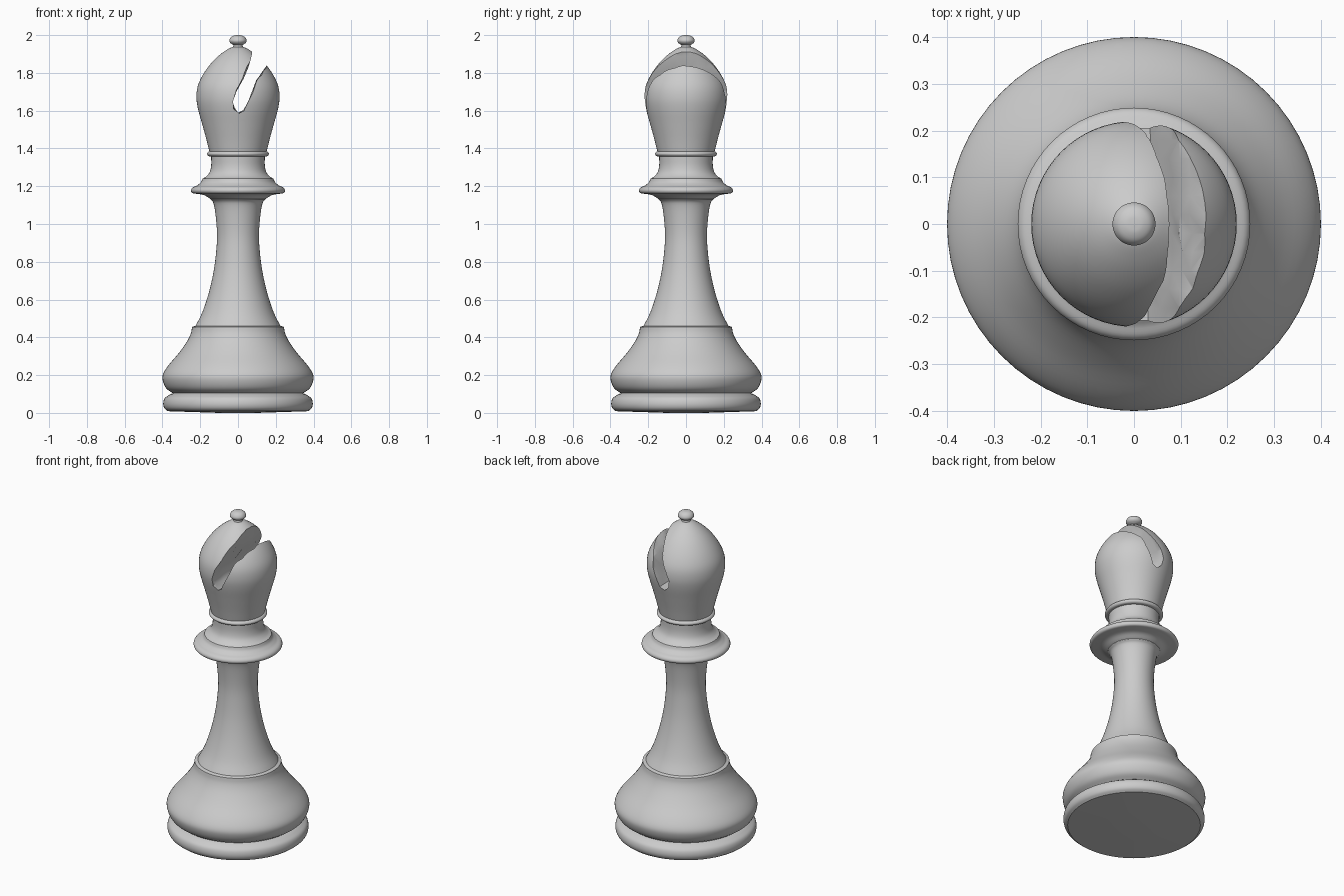
import bpy, bmesh, math, random
from mathutils import Vector

if "Cube" in bpy.data.objects:
    bpy.data.objects.remove(bpy.data.objects["Cube"])

random.seed(4)
SIDES = 64


def curve(points, steps=4):
    """Catmull-Rom curve through (radius, height) points."""
    p = [Vector(q) for q in points]
    p = [2 * p[0] - p[1]] + p + [2 * p[-1] - p[-2]]
    out = []
    for a, b, c, d in zip(p, p[1:], p[2:], p[3:]):
        for i in range(steps):
            t = i / steps
            out.append(0.5 * (2 * b + (c - a) * t + (2 * a - 5 * b + 4 * c - d) * t * t
                              + (3 * b - a - 3 * c + d) * t ** 3))
    out.append(p[-2])
    return [(max(q.x, 0), q.y) for q in out]


def mesh_object(name, bm):
    bmesh.ops.recalc_face_normals(bm, faces=bm.faces)
    mesh = bpy.data.meshes.new(name)
    bm.to_mesh(mesh)
    bm.free()
    ob = bpy.data.objects.new(name, mesh)
    bpy.context.collection.objects.link(ob)
    return ob


def loft(bm, rings):
    """Join equal-length point rings into a closed, capped skin."""
    rows = [[bm.verts.new(co) for co in ring] for ring in rings]
    n = len(rows[0])
    for lo, hi in zip(rows, rows[1:]):
        for i in range(n):
            j = (i + 1) % n
            bm.faces.new((lo[i], lo[j], hi[j], hi[i]))
    bm.faces.new(rows[0][::-1])
    bm.faces.new(rows[-1])


def lathe(name, *sections):
    """Each section is a smooth curve; corners between sections stay crisp."""
    prof = [q for s in sections for q in curve(s)]
    clean = [prof[0]]
    for q in prof[1:]:
        if math.dist(q, clean[-1]) > 1e-4:
            clean.append(q)
    angles = [2 * math.pi * i / SIDES for i in range(SIDES)]
    bm = bmesh.new()
    loft(bm, [[(r * math.cos(a), r * math.sin(a), z) for a in angles] for r, z in clean])
    return mesh_object(name, bm)


def smooth(ob):
    bpy.ops.object.select_all(action='DESELECT')
    ob.select_set(True)
    bpy.context.view_layer.objects.active = ob
    bpy.ops.object.shade_smooth_by_angle(angle=math.radians(32))


# Foot: bottom ring and the swelling base above it
foot = lathe("base",
             [(0.10, 0.0), (0.372, 0.009)],
             [(0.372, 0.009), (0.390, 0.025), (0.396, 0.05), (0.388, 0.078), (0.362, 0.097)],
             [(0.362, 0.097), (0.345, 0.104)],
             [(0.345, 0.104), (0.380, 0.13), (0.398, 0.17), (0.397, 0.205), (0.37, 0.25),
              (0.315, 0.315), (0.272, 0.375), (0.25, 0.42), (0.243, 0.455)],
             [(0.243, 0.455), (0.225, 0.461)])

# Stem with concave sides, flaring under the collar
stem = lathe("stem",
             [(0.228, 0.455), (0.19, 0.53), (0.155, 0.635), (0.129, 0.75), (0.115, 0.86),
              (0.111, 0.95), (0.119, 1.05), (0.13, 1.11), (0.145, 1.13)],
             [(0.145, 1.13), (0.15, 1.16)])

# Collar disc and neck
collar = lathe("collar",
               [(0.13, 1.125), (0.15, 1.135), (0.18, 1.153), (0.22, 1.16)],
               [(0.22, 1.16), (0.242, 1.164), (0.249, 1.178), (0.240, 1.193), (0.218, 1.203)],
               [(0.218, 1.203), (0.197, 1.22), (0.188, 1.24)],
               [(0.188, 1.24), (0.168, 1.252), (0.15, 1.275), (0.142, 1.31), (0.142, 1.357)],
               [(0.142, 1.357), (0.157, 1.360), (0.164, 1.371), (0.157, 1.382), (0.145, 1.385)])

# Head with finial
head = lathe("head",
             [(0.14, 1.380), (0.152, 1.385)],
             [(0.152, 1.385), (0.168, 1.45), (0.19, 1.53), (0.212, 1.61), (0.220, 1.67),
              (0.213, 1.73), (0.186, 1.79), (0.145, 1.848), (0.10, 1.893), (0.055, 1.925),
              (0.026, 1.938)],
             [(0.026, 1.938), (0.024, 1.948)],
             [(0.024, 1.948), (0.040, 1.958), (0.046, 1.972), (0.037, 1.989), (0.02, 1.998),
              (0.003, 2.0)])

# Slanted mitre slot with slightly rough walls
outline = [(0.002, 1.585), (-0.022, 1.61), (-0.03, 1.65), (-0.012, 1.705), (0.026, 1.77),
           (0.050, 1.83), (0.068, 1.885), (0.077, 1.93), (0.12, 2.03), (0.25, 1.98),
           (0.155, 1.84), (0.122, 1.79), (0.100, 1.76), (0.078, 1.70), (0.056, 1.645),
           (0.032, 1.60)]
bm = bmesh.new()
rough = 0.005
loft(bm, [[(x + random.uniform(-rough, rough), -0.26 + 0.04 * k,
            z + random.uniform(-rough, rough)) for x, z in outline] for k in range(14)])
bmesh.ops.triangulate(bm, faces=bm.faces)
cutter = mesh_object("slot_cutter", bm)
cutter.hide_render = True

cut = head.modifiers.new("slot", 'BOOLEAN')
cut.operation = 'DIFFERENCE'
cut.solver = 'EXACT'
cut.object = cutter
bpy.context.view_layer.objects.active = head
bpy.ops.object.modifier_apply(modifier=cut.name)
bpy.data.objects.remove(cutter)

for part in (foot, stem, collar, head):
    smooth(part)
